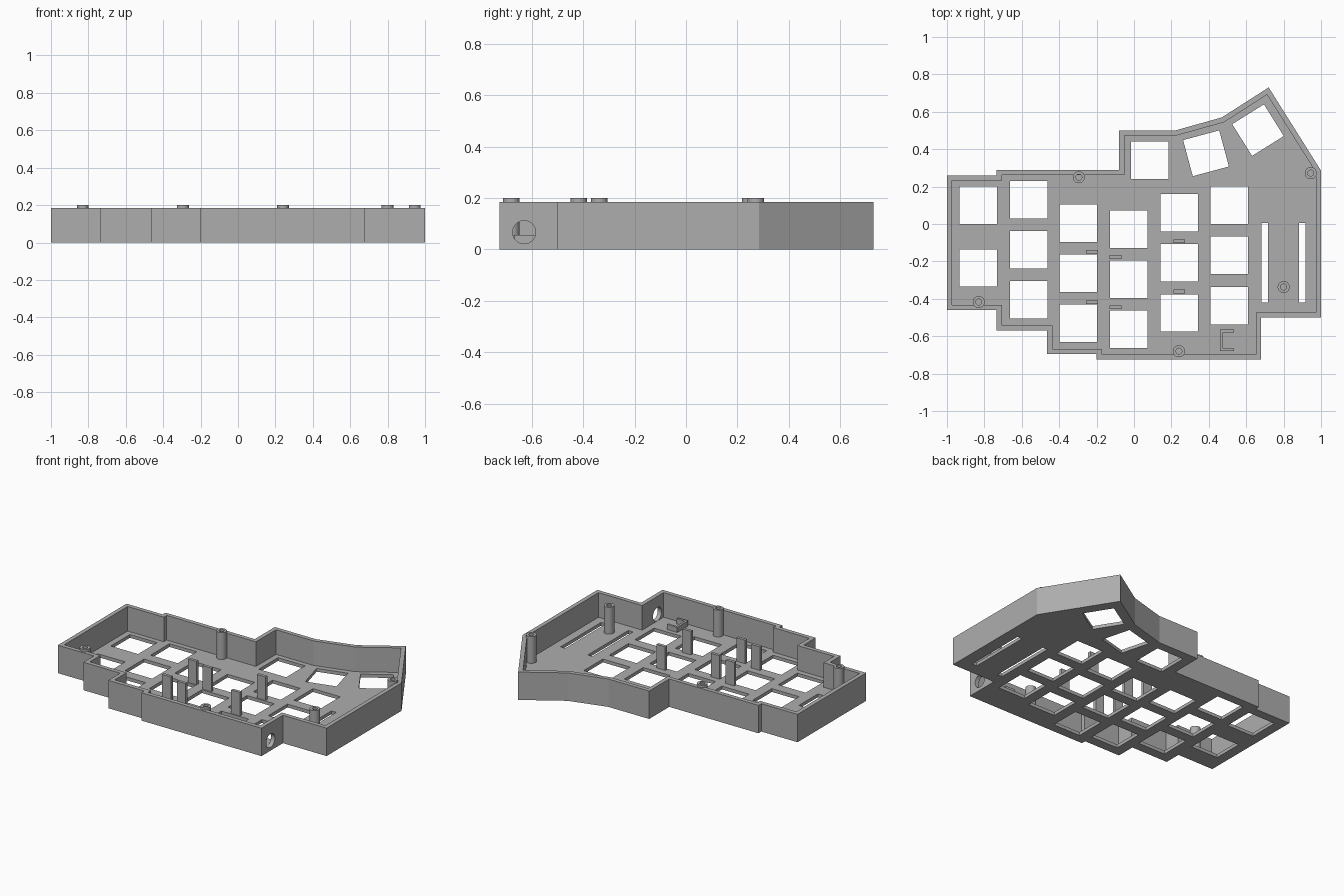
import bpy, bmesh
from math import sin, cos, pi, radians
from mathutils import Vector

cube = bpy.data.objects.get("Cube")
if cube:
    bpy.data.objects.remove(cube, do_unlink=True)

GREY = (0.42, 0.42, 0.42, 1)
mat = bpy.data.materials.new("plain grey")
mat.use_nodes = True
mat.diffuse_color = GREY
mat.node_tree.nodes["Principled BSDF"].inputs["Base Color"].default_value = GREY

FLOOR, WALL, RIM, KEY = 0.022, 0.028, 0.185, 0.2


def extrusion(name, loops, z0, z1):
    """Solid between z0 and z1; loops after the first are holes."""
    bm = bmesh.new()
    for loop in loops:
        vs = [bm.verts.new((x, y, z0)) for x, y in loop]
        for a, b in zip(vs, vs[1:] + vs[:1]):
            bm.edges.new((a, b))
    bmesh.ops.triangle_fill(bm, use_beauty=True, use_dissolve=False, edges=bm.edges[:])
    new = bmesh.ops.extrude_face_region(bm, geom=bm.faces[:])["geom"]
    verts = [v for v in new if isinstance(v, bmesh.types.BMVert)]
    bmesh.ops.translate(bm, verts=verts, vec=(0, 0, z1 - z0))
    bmesh.ops.recalc_face_normals(bm, faces=bm.faces[:])
    mesh = bpy.data.meshes.new(name)
    bm.to_mesh(mesh)
    bm.free()
    mesh.materials.append(mat)
    obj = bpy.data.objects.new(name, mesh)
    bpy.context.collection.objects.link(obj)
    return obj


def rect(x, y, w, h, angle=0):
    c, s = cos(radians(angle)), sin(radians(angle))
    return [(x + c * u * w / 2 - s * v * h / 2, y + s * u * w / 2 + c * v * h / 2)
            for u, v in ((-1, -1), (1, -1), (1, 1), (-1, 1))]


def circle(x, y, r, n=32):
    return [(x + r * cos(2 * pi * i / n), y + r * sin(2 * pi * i / n)) for i in range(n)]


def inset(loop, d):
    """Mitred inward offset of a clockwise outline."""
    pts = [Vector(p) for p in loop]
    out = []
    for i, p in enumerate(pts):
        a = (p - pts[i - 1]).normalized()
        b = (pts[(i + 1) % len(pts)] - p).normalized()
        na, nb = Vector((a.y, -a.x)), Vector((b.y, -b.x))
        out.append(tuple(p + (na + nb) * d / (1 + na.dot(nb))))
    return out


def smooth(obj):
    bpy.ops.object.select_all(action='DESELECT')
    obj.select_set(True)
    bpy.context.view_layer.objects.active = obj
    bpy.ops.object.shade_smooth_by_angle(angle=radians(30))


# Stepped case outline, clockwise from the back right-hand corner
outline = [(-1, 0.26), (-0.735, 0.26), (-0.735, 0.29), (-0.08, 0.29), (-0.08, 0.5),
           (0.22, 0.5), (0.47, 0.57), (0.72, 0.73), (1, 0.285), (1, -0.5),
           (0.68, -0.5), (0.68, -0.725), (-0.2, -0.725), (-0.2, -0.695),
           (-0.465, -0.695), (-0.465, -0.57), (-0.735, -0.57), (-0.735, -0.46), (-1, -0.46)]
inner = inset(outline, WALL)

# Floor with key openings: columns of (x, top row y, row count, pitch)
columns = [(-0.833, 0.1, 2, 0.335), (-0.563, 0.13, 3, 0.268), (-0.297, 0.005, 3, 0.268),
           (-0.028, -0.027, 3, 0.268), (0.242, 0.06, 3, 0.268), (0.51, 0.1, 3, 0.268)]
holes = [rect(x, y - i * pitch, KEY, KEY) for x, y, n, pitch in columns for i in range(n)]
# Thumb keys fan out
holes += [rect(x, y, KEY, KEY, a)
          for x, y, a in ((0.085, 0.34, 0), (0.385, 0.378, 15), (0.663, 0.502, 32))]
# Two long slots
holes += [rect(x, -0.208, 0.035, 0.425) for x in (0.7, 0.9)]
extrusion("key_floor", [inner] + holes, 0, FLOOR)

# Outer wall with a round cable hole in the left step
wall = extrusion("outer_wall", [outline, inner], 0, RIM)
cutter = extrusion("cable_hole_cutter", [circle(0, 0, 0.045)], -0.03, 0.03)
cutter.rotation_euler = (0, pi / 2, 0)
cutter.location = (0.666, -0.63, 0.067)
mod = wall.modifiers.new("cable_hole", 'BOOLEAN')
mod.operation, mod.solver, mod.object = 'DIFFERENCE', 'EXACT', cutter
bpy.context.view_layer.objects.active = wall
bpy.ops.object.modifier_apply(modifier=mod.name)
bpy.data.objects.remove(cutter, do_unlink=True)

# Hollow screw posts
for x, y in ((-0.83, -0.417), (-0.295, 0.25), (0.945, 0.272), (0.8, -0.337), (0.24, -0.68)):
    smooth(extrusion("screw_post", [circle(x, y, 0.032), circle(x, y, 0.016)], FLOOR - 0.004, 0.2))

# Flat support pillars, in front and back pairs
for x, y in ((-0.225, -0.149), (-0.098, -0.176), (0.242, -0.092)):
    for i in range(2):
        extrusion("support_pillar", [rect(x, y - i * 0.269, 0.064, 0.02)], FLOOR - 0.004, 0.178)

# C-shaped socket bracket facing the cable hole
bracket = [(0.46, -0.565), (0.535, -0.565), (0.535, -0.58), (0.475, -0.58),
           (0.475, -0.665), (0.535, -0.665), (0.535, -0.68), (0.46, -0.68)]
extrusion("socket_bracket", [bracket], FLOOR - 0.004, 0.056)
